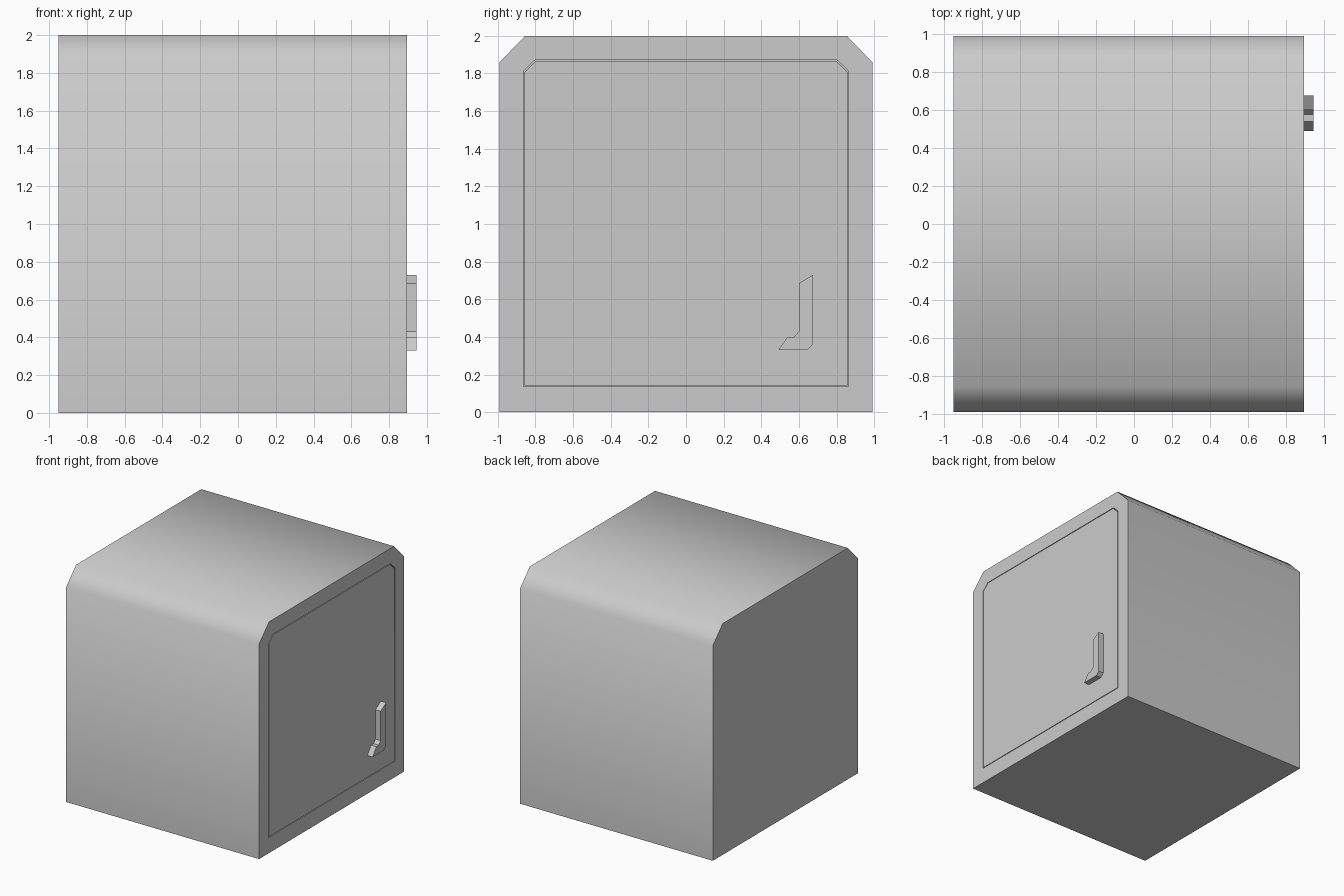
import bpy, bmesh
from math import radians

if "Cube" in bpy.data.objects:
    bpy.data.objects.remove(bpy.data.objects["Cube"])

FRONT_X = 0.895


def arch(half_w, bottom, top, cut_y, cut_z):
    """Rectangle in the YZ plane with its two upper corners cut off."""
    right = [(half_w, bottom), (half_w, top - cut_z), (half_w - cut_y, top)]
    return right + [(-y, z) for y, z in reversed(right)]


def loft(name, rings):
    """Bridge a series of (x, YZ profile) rings and cap both ends."""
    bm = bmesh.new()
    loops = [[bm.verts.new((x, y, z)) for y, z in prof] for x, prof in rings]
    n = len(loops[0])
    for a, b in zip(loops, loops[1:]):
        for i in range(n):
            j = (i + 1) % n
            bm.faces.new((a[i], a[j], b[j], b[i]))
    bm.faces.new(loops[0])
    bm.faces.new(loops[-1])
    bmesh.ops.recalc_face_normals(bm, faces=bm.faces)
    mesh = bpy.data.meshes.new(name)
    bm.to_mesh(mesh)
    bm.free()
    obj = bpy.data.objects.new(name, mesh)
    bpy.context.collection.objects.link(obj)
    return obj


# Body shell with a shallow door recess
outer = arch(0.99, 0.0, 2.0, 0.135, 0.14)
opening = arch(0.864, 0.136, 1.871, 0.061, 0.06)
body = loft("body", [(-0.95, outer), (FRONT_X, outer),
                     (FRONT_X, opening), (FRONT_X - 0.05, opening)])
bpy.context.view_layer.objects.active = body
body.select_set(True)
bpy.ops.object.shade_smooth_by_angle(angle=radians(60))

# Flush door panel, leaving a thin gap all round
panel = arch(0.858, 0.142, 1.865, 0.058, 0.057)
loft("door", [(FRONT_X - 0.05, panel), (FRONT_X, panel)])

# Hooked door handle
hook = [(0.675, 0.73), (0.60, 0.685), (0.60, 0.43), (0.575, 0.40),
        (0.54, 0.40), (0.49, 0.33), (0.645, 0.33), (0.675, 0.36)]
loft("handle", [(FRONT_X, hook), (0.945, hook)])
